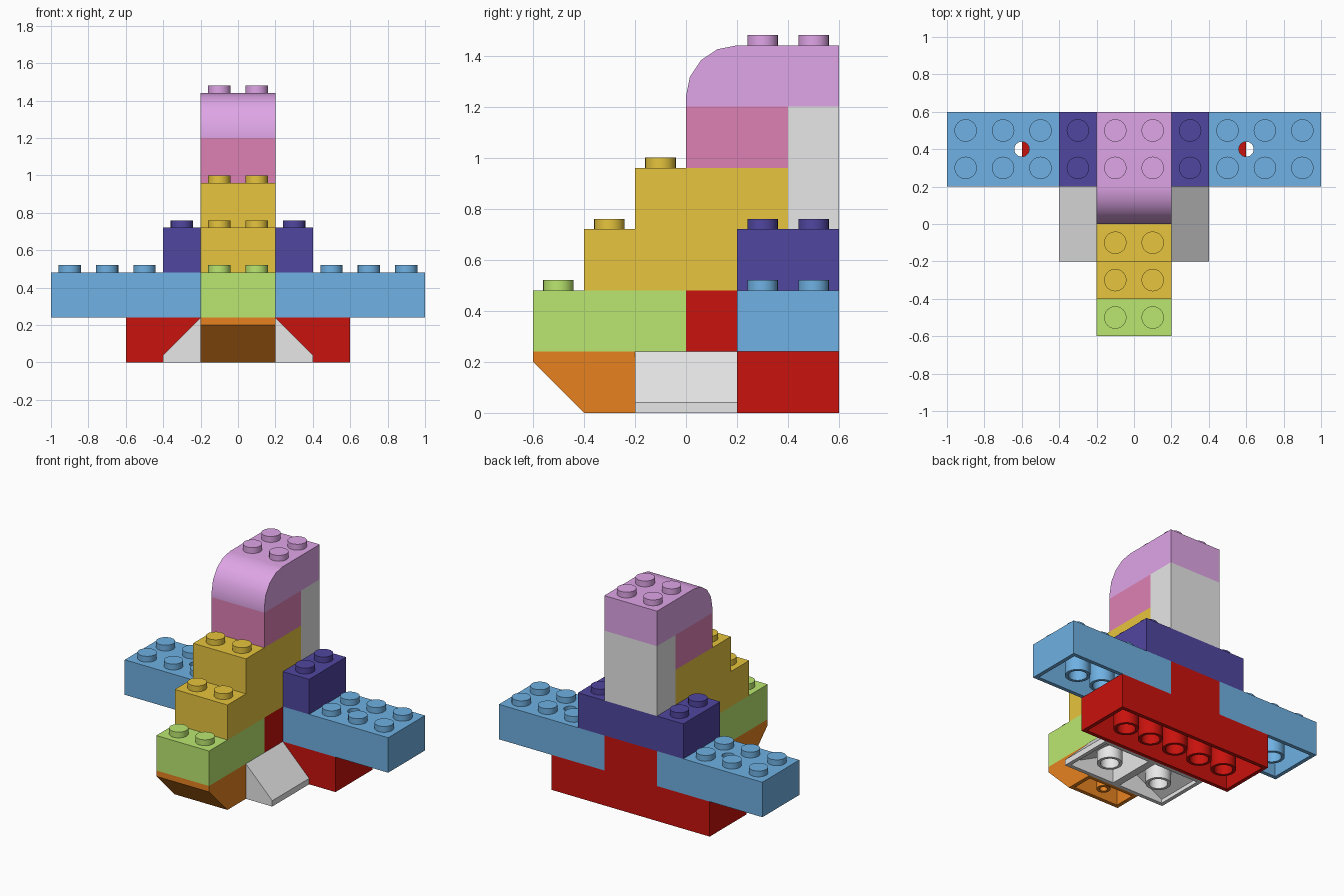
import bpy, bmesh, math
from mathutils import Matrix, Vector

if "Cube" in bpy.data.objects:
    bpy.data.objects.remove(bpy.data.objects["Cube"], do_unlink=True)

P, H, WALL, ROOF = 0.2, 0.24, 0.0375, 0.04   # stud pitch, brick height, wall, ceiling


def material(name, hexcol):
    rgb = []
    for i in (0, 2, 4):
        c = int(hexcol[i:i + 2], 16) / 255
        rgb.append(c / 12.92 if c <= 0.04045 else ((c + 0.055) / 1.055) ** 2.4)
    m = bpy.data.materials.new(name)
    m.use_nodes = True
    m.diffuse_color = (*rgb, 1)
    m.node_tree.nodes["Principled BSDF"].inputs["Base Color"].default_value = (*rgb, 1)
    return m


MATS = {n: material(n, c) for n, c in {
    "white": "F2F2F2", "red": "C9120D", "orange": "F08822", "lime": "C1EE73",
    "sky blue": "6FB1E3", "violet": "5046A0", "yellow": "F1CD41",
    "pink": "DE81B5", "lilac": "E8ACF0"}.items()}


def prism(bm, profile, a, b, along):
    """Extrude a 2D profile (horizontal, z) along the x or y axis from a to b."""
    def place(p, t):
        return (t, p[0], p[1]) if along == "x" else (p[0], t, p[1])
    ends = [[bm.verts.new(place(p, t)) for p in profile] for t in (a, b)]
    n = len(profile)
    for i in range(n):
        j = (i + 1) % n
        bm.faces.new((ends[0][i], ends[0][j], ends[1][j], ends[1][i]))
    bm.faces.new(ends[0])
    bm.faces.new(ends[1])
    bmesh.ops.recalc_face_normals(bm, faces=bm.faces[:])


def hollow(bm, roof):
    """Open the underside; roof(co) gives the ceiling height at a point."""
    low = min(v.co.z for v in bm.verts)
    face = next(f for f in bm.faces if all(v.co.z < low + 1e-4 for v in f.verts))
    bmesh.ops.inset_individual(bm, faces=[face], thickness=WALL)
    ceiling = bmesh.ops.extrude_discrete_faces(bm, faces=[face])["faces"][0]
    for v in ceiling.verts:
        v.co.z = roof(v.co)
    return ceiling


def pierce(bm, faces, cx, cy, r, n=24):
    """Cut a round hole through the given level faces and line it."""
    rims = []
    for f in faces:
        edges, z = list(f.edges), f.verts[0].co.z
        bm.faces.remove(f)
        ring = [bm.verts.new((cx + r * math.cos(math.tau * i / n),
                              cy + r * math.sin(math.tau * i / n), z)) for i in range(n)]
        rim = [bm.edges.new((ring[i], ring[(i + 1) % n])) for i in range(n)]
        bmesh.ops.triangle_fill(bm, edges=edges + rim, use_beauty=True,
                                normal=Vector((0, 0, 1)))
        rims.append(ring)
    a, b = rims
    for i in range(n):
        j = (i + 1) % n
        bm.faces.new((a[i], a[j], b[j], b[i]))


def tube(bm, cx, cy, z0, z1, outer=0.08, inner=0.06, n=24):
    """Thick-walled pipe under a brick."""
    loops = [[bm.verts.new((cx + r * math.cos(math.tau * i / n),
                            cy + r * math.sin(math.tau * i / n), z)) for i in range(n)]
             for r, z in ((outer, z0), (outer, z1), (inner, z1), (inner, z0))]
    for k in range(4):
        a, b = loops[k], loops[(k + 1) % 4]
        for i in range(n):
            j = (i + 1) % n
            bm.faces.new((a[i], a[j], b[j], b[i]))


def studs(bm, x0, x1, y0, y1, z):
    """Grid of round studs, sunk slightly into the top."""
    for i in range(round((x1 - x0) / P)):
        for j in range(round((y1 - y0) / P)):
            pos = (x0 + P * (i + 0.5), y0 + P * (j + 0.5), z + 0.015)
            bmesh.ops.create_cone(bm, cap_ends=True, segments=24, radius1=0.06,
                                  radius2=0.06, depth=0.05,
                                  matrix=Matrix.Translation(pos))


def finish(bm, name, color):
    bmesh.ops.recalc_face_normals(bm, faces=bm.faces[:])
    mesh = bpy.data.meshes.new(name)
    bm.to_mesh(mesh)
    bm.free()
    mesh.materials.append(MATS[color])
    ob = bpy.data.objects.new(name, mesh)
    bpy.context.scene.collection.objects.link(ob)
    bpy.ops.object.select_all(action="DESELECT")
    ob.select_set(True)
    bpy.context.view_layer.objects.active = ob
    bpy.ops.object.shade_smooth_by_angle(angle=math.radians(30))
    return ob


def brick(name, color, x0, x1, y0, y1, z0, h=H, hole=False):
    """Rectangular brick with studs above, cavity and tubes below."""
    bm = bmesh.new()
    top = z0 + h
    prism(bm, [(y0, z0), (y1, z0), (y1, top), (y0, top)], x0, x1, "x")
    ceiling = hollow(bm, lambda co: top - ROOF)
    if hole:
        lid = next(f for f in bm.faces if all(v.co.z > top - 1e-4 for v in f.verts))
        pierce(bm, [lid, ceiling], (x0 + x1) / 2, (y0 + y1) / 2, 0.04)
    for i in range(1, round((x1 - x0) / P)):
        for j in range(1, round((y1 - y0) / P)):
            tube(bm, x0 + P * i, y0 + P * j, z0, top - ROOF * 0.8)
    studs(bm, x0, x1, y0, y1, top)
    return finish(bm, name, color)


# Base layer: wide rear foot
brick("base_foot", "red", -0.6, 0.6, 0.2, 0.6, 0)

# Base layer: sloped side bricks, mirrored
for side, s in (("left", 1), ("right", -1)):
    bm = bmesh.new()
    prism(bm, [(0, 0), (s * 0.4, 0), (s * 0.4, 0.04), (s * 0.2, H), (0, H)],
          -0.2, 0.2, "y")
    hollow(bm, lambda co: min(H, 0.44 - abs(co.x)) - ROOF)
    tube(bm, s * 0.2, 0, 0, 0.15)
    studs(bm, min(0, s * 0.2), max(0, s * 0.2), -0.2, 0.2, H)
    finish(bm, side + "_slope", "white")

# Base layer: inverted slope at the front
bm = bmesh.new()
prism(bm, [(-0.6, H), (-0.6, 0.2), (-0.4, 0), (-0.2, 0), (-0.2, H)], -0.2, 0.2, "x")
hollow(bm, lambda co: H - ROOF)
tube(bm, 0, -0.3, 0.02, 0.21, 0.045, 0.025)
studs(bm, -0.2, 0.2, -0.6, -0.2, H)
finish(bm, "front_inverted_slope", "orange")

# Second layer: front block, core and the two arms
brick("front_block", "lime", -0.2, 0.2, -0.6, 0, H)
brick("core_block", "red", -0.2, 0.2, 0, 0.6, H)
brick("left_arm", "sky blue", 0.2, 1.0, 0.2, 0.6, H, hole=True)
brick("right_arm", "sky blue", -1.0, -0.2, 0.2, 0.6, H, hole=True)

# Third and fourth layers: stepped body and shoulders
brick("lower_step", "yellow", -0.2, 0.2, -0.4, 0.2, 2 * H)
brick("shoulders", "violet", -0.4, 0.4, 0.2, 0.6, 2 * H)
brick("upper_step", "yellow", -0.2, 0.2, -0.2, 0.4, 3 * H)

# Neck and the tall support behind it
brick("back_column", "white", -0.2, 0.2, 0.4, 0.6, 3 * H, 2 * H)
brick("neck", "pink", -0.2, 0.2, 0, 0.4, 4 * H)

# Head with a rounded front edge
z0, top = 5 * H, 6 * H
arc = [(0.2 - 0.2 * math.cos(math.pi / 8 * k), top - 0.2 + 0.2 * math.sin(math.pi / 8 * k))
       for k in range(5)]
bm = bmesh.new()
prism(bm, [(0.6, z0), (0, z0)] + arc + [(0.6, top)], -0.2, 0.2, "x")
studs(bm, -0.2, 0.2, 0.2, 0.6, top)
head = finish(bm, "curved_head", "lilac")
head.modifiers.new("flat_normals", "WEIGHTED_NORMAL").keep_sharp = True
